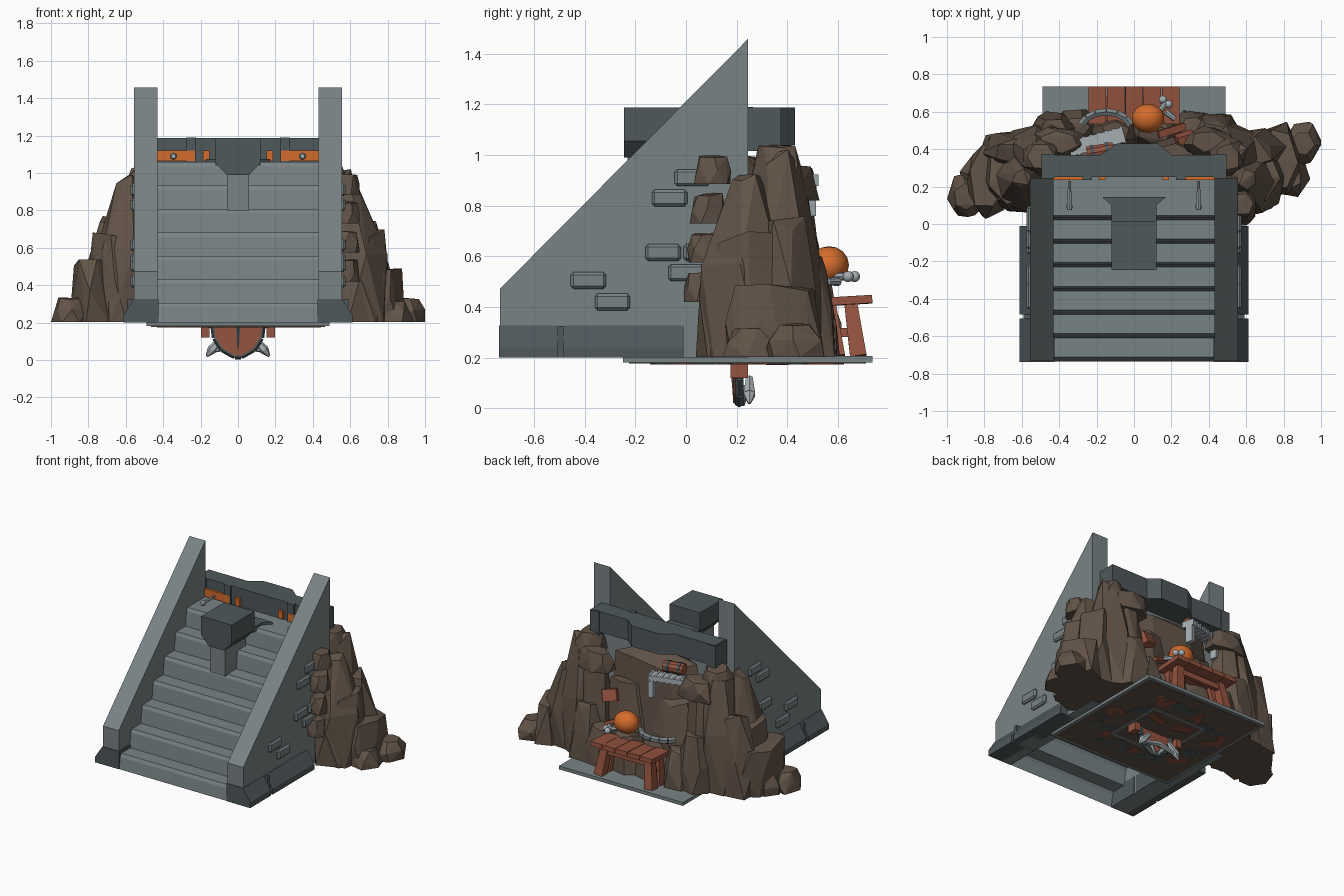
import bpy, bmesh, math, random
from mathutils import Vector, Matrix
random.seed(4)


def mat(name, r, g, b):
    m = bpy.data.materials.new(name)
    m.diffuse_color = [((c / 255 + 0.055) / 1.055) ** 2.4 for c in (r, g, b)] + [1]
    return m


STONE = mat("grey stone", 121, 131, 133)
DARK = mat("dark stone", 79, 88, 91)
ROCK = mat("brown rock", 98, 83, 71)
WOOD = mat("red wood", 148, 83, 63)
ORANGE = mat("orange", 212, 108, 44)
BONE = mat("pale bone", 165, 174, 178)


def finish(name, bm, m):
    bmesh.ops.recalc_face_normals(bm, faces=bm.faces)
    me = bpy.data.meshes.new(name)
    bm.to_mesh(me)
    bm.free()
    me.materials.append(m)
    ob = bpy.data.objects.new(name, me)
    bpy.context.collection.objects.link(ob)
    return ob


def prism(name, pts, axis, a, b, m):
    """Extrude a 2D profile along x, y or z from a to b."""
    put = {"x": lambda p, t: (t, p[0], p[1]), "y": lambda p, t: (p[0], t, p[1]),
           "z": lambda p, t: (p[0], p[1], t)}[axis]
    bm = bmesh.new()
    lo = [bm.verts.new(put(p, a)) for p in pts]
    hi = [bm.verts.new(put(p, b)) for p in pts]
    bm.faces.new(lo)
    bm.faces.new(hi)
    n = len(pts)
    for i in range(n):
        bm.faces.new((lo[i], lo[(i + 1) % n], hi[(i + 1) % n], hi[i]))
    return finish(name, bm, m)


def box(name, c, s, m, rot=(0, 0, 0), bevel=0):
    bm = bmesh.new()
    bmesh.ops.create_cube(bm, size=1, matrix=Matrix.Diagonal((*s, 1)))
    if bevel:
        bmesh.ops.bevel(bm, geom=bm.edges[:], offset=bevel, segments=1, affect='EDGES')
    ob = finish(name, bm, m)
    ob.location, ob.rotation_euler = c, rot
    return ob


def rod(name, a, b, r1, r2, m, n=8):
    a, b = Vector(a), Vector(b)
    bm = bmesh.new()
    bmesh.ops.create_cone(bm, cap_ends=True, segments=n, radius1=r1, radius2=r2, depth=(b - a).length)
    bm.transform(Matrix.Translation((a + b) / 2) @ (b - a).to_track_quat('Z', 'Y').to_matrix().to_4x4())
    return finish(name, bm, m)


def ball(name, c, s, m, n=10):
    bm = bmesh.new()
    bmesh.ops.create_uvsphere(bm, u_segments=n, v_segments=n // 2 + 1, radius=1)
    bm.transform(Matrix.Translation(c) @ Matrix.Diagonal((*s, 1)))
    for f in bm.faces:
        f.smooth = True
    return finish(name, bm, m)


def rock(x, y, rx, ry, z1, top=0.6, lean=0, z0=0.203):
    """Faceted boulder: hull of jittered rings, leaning inwards."""
    bm = bmesh.new()
    for t, s in ((0, 1), (0.5, 0.95), (1, top)):
        turn = random.random()
        for k in range(6):
            a = (k + turn) * math.tau / 6
            q = s * random.uniform(0.88, 1.15)
            px = x + rx * q * math.cos(a) - lean * t * (1 if x > 0 else -1)
            z = z0 + (z1 - z0) * t * (random.uniform(0.86, 1) if t else 1)
            bm.verts.new((max(-1, min(1, px)), y + ry * q * math.sin(a), z))
    bmesh.ops.convex_hull(bm, input=bm.verts[:])
    bmesh.ops.delete(bm, geom=[v for v in bm.verts if not v.link_faces], context='VERTS')
    return finish("rock", bm, ROCK)


# Staircase: open shell with leaning risers and chamfered nosings
prof = [(-0.735, 0.2)]
for i in range(7):
    y, z = -0.735 + 0.126 * i, 0.305 + 0.1255 * i
    prof += [(y, prof[-1][1])] if i else []
    prof += [(y + 0.012, z - 0.022), (y + 0.024, z)]
prof += [(0.25, prof[-1][1]), (0.25, 0.2)]
bm = bmesh.new()
rows = [[bm.verts.new((x, *p)) for p in prof] for x in (-0.44, 0.44)]
for i in range(len(prof) - 1):
    bm.faces.new((rows[0][i], rows[1][i], rows[1][i + 1], rows[0][i + 1]))
finish("stairs", bm, STONE)

# Side walls, plinths and raised bricks
bricks = [(-0.385, 0.505), (-0.29, 0.42), (-0.065, 0.83), (0.025, 0.91),
          (-0.09, 0.615), (0.06, 0.615), (0.0, 0.535)]
for s in (-1, 1):
    prism("side_wall", [(-0.733, 0.2), (-0.733, 0.473), (0.245, 1.458), (0.245, 0.2)],
          "x", s * 0.43, s * 0.555, STONE)
    plinth = [(s * x, z) for x, z in ((0.425, 0.2), (0.613, 0.2), (0.613, 0.24), (0.557, 0.327), (0.425, 0.327))]
    for a, b in ((-0.738, -0.505), (-0.485, -0.01)):
        prism("plinth", plinth, "y", a, b, DARK)
    box("plinth_notch", (s * 0.515, -0.495, 0.263), (0.15, 0.024, 0.126), DARK)
    for y, z in bricks:
        box("wall_brick", (s * 0.56, y, z), (0.03, 0.14, 0.066), STONE, bevel=0.011)

# Lintel across the back and keystone over the steps
prism("lintel", [(-0.49, 0.25), (0.49, 0.25), (0.49, 0.37), (0.2, 0.37), (0.13, 0.43),
                 (-0.09, 0.43), (-0.18, 0.37), (-0.49, 0.37)], "z", 1.04, 1.188, DARK)
prism("keystone", [(-0.12, 1.188), (-0.12, 1.055), (-0.06, 0.99), (0.06, 0.99), (0.12, 1.055),
                   (0.12, 1.188)], "y", -0.245, 0.015, DARK)
box("keystone_stem", (0, -0.115, 0.9), (0.12, 0.23, 0.2), STONE)
prism("keystone_foot", [(-0.12, 0), (0.12, 0), (0.12, 0.1), (0.17, 0.145), (-0.17, 0.145), (-0.12, 0.1)],
      "z", 1.04, 1.075, DARK)
for s in (-1, 1):
    box("lintel_end", (s * 0.46, 0.31, 1.1), (0.07, 0.13, 0.17), DARK)
    box("lintel_bracket", (s * 0.25, 0.25, 1.125), (0.05, 0.03, 0.13), DARK)
    box("orange_plank", (s * 0.33, 0.244, 1.092), (0.2, 0.02, 0.055), ORANGE)
    box("orange_post", (s * 0.17, 0.244, 1.092), (0.035, 0.02, 0.055), ORANGE)
    rod("peg", (s * 0.345, 0.23, 1.09), (s * 0.345, 0.09, 1.09), 0.008, 0.012, BONE)
    rod("peg_head", (s * 0.345, 0.1, 1.09), (s * 0.345, 0.075, 1.09), 0.02, 0.012, BONE)

# Rock banks on both sides, tallest against the walls, and the cave's flanks
for s in (-1, 1):
    rock(s * 0.63, 0.24, 0.18, 0.18, 1.0, 0.28, 0.03)
    rock(s * 0.66, 0.26, 0.15, 0.19, 0.7, 0.85)
    rock(s * 0.55, 0.37, 0.17, 0.15, 1.04, 0.55, 0.04)
    rock(s * 0.64, 0.39, 0.17, 0.12, 0.78)
    rock(s * 0.78, 0.295 + s * 0.045, 0.11, 0.21, 0.515 - s * 0.025, 0.85)
    rock(s * 0.9, 0.285 + s * 0.145, 0.1, 0.12, 0.34)
    rock(s * 0.84, 0.26, 0.09, 0.11, 0.33)
    rock(s * 0.42, 0.42, 0.13, 0.12, 0.91)
    rock(s * 0.43, 0.5, 0.13, 0.1, 0.6)
    rock(s * 0.2, 0.36, 0.2, 0.12, 0.77)
    rock(s * 0.31, 0.52, 0.11, 0.09, 0.48)
    rock(s * 0.11, 0.49, 0.15, 0.11, 0.47)
    rock(s * 0.4, 0.44, 0.14, 0.08, 0.96, 0.7, 0, 0.82)
    rock(s * 0.5, 0.36, 0.1, 0.1, 1.04, 0.7, 0, 0.9)
rock(0, 0.31, 0.36, 0.1, 1.0, 0.85)
# Wedges against the right wall
for i in range(4):
    rock(0.58, 0.06 + 0.015 * i, 0.07, 0.07, 0.54 + 0.155 * i, 0.8, 0, 0.42 + 0.155 * i)

# Floor slab: stone rim, rock underside strewn with rubble
box("floor_slab", (0, 0.243, 0.194), (0.98, 0.985, 0.024), STONE)
box("slab_underside", (0, 0.243, 0.181), (0.93, 0.935, 0.006), ROCK)
for s in (-1, 1):
    box("inner_frame_side", (s * 0.21, 0.243, 0.178), (0.02, 0.44, 0.008), STONE)
    box("inner_frame_end", (0, 0.243 + s * 0.21, 0.178), (0.44, 0.02, 0.008), STONE)
for i in range(34):
    a, d = i * 2.4, random.uniform(0.27, 0.42)
    box("rubble", (d * math.cos(a), 0.243 + d * math.sin(a), 0.177),
        (random.uniform(0.05, 0.13), 0.04, 0.006), (WOOD, DARK, DARK)[i % 3], (0, 0, random.uniform(0, 3)))

# Pointed shield hanging below the floor, with tusks
side = [(0.13, 0.2), (0.12, 0.12), (0.08, 0.06), (0.015, 0.024)]
half = side + [(-x, z) for x, z in reversed(side)]
prism("shield_board", half, "y", 0.185, 0.215, WOOD)
for p, q in zip(half, half[1:]):
    rod("shield_rim", (p[0], 0.21, p[1]), (q[0], 0.21, q[1]), 0.02, 0.02, DARK, 6)
rod("shield_rib", (0, 0.185, 0.2), (0, 0.195, 0.02), 0.012, 0.008, DARK, 6)
for s in (-1, 1):
    rod("tusk", (s * 0.08, 0.25, 0.12), (s * 0.14, 0.25, 0.055), 0.015, 0.026, BONE, 6)
    rod("tusk_tip", (s * 0.14, 0.25, 0.055), (s * 0.168, 0.25, 0.02), 0.026, 0.006, BONE, 6)
    rod("fang", (s * 0.06, 0.235, 0.08), (s * 0.01, 0.225, 0.012), 0.022, 0.006, BONE, 6)
    rod("cross_bone", (s * 0.14, 0.25, 0.05), (0, 0.25, 0.08), 0.012, 0.02, BONE, 6)
    box("hanging_post", (s * 0.175, 0.21, 0.155), (0.045, 0.07, 0.07), WOOD)
    box("floor_plank", (s * 0.1, 0.36, 0.176), (0.14, 0.05, 0.008), WOOD, (0, 0, s * 0.3))

# Plank table at the back
for i in range(5):
    box("table_plank", (-0.196 + 0.098 * i, 0.635, 0.425), (0.094, 0.2, 0.032), WOOD,
        (0.06, random.uniform(-0.03, 0.03), 0))
for s in (-1, 1):
    for y in (0.575, 0.66):
        rod("table_leg", (s * 0.2, y + 0.02, 0.205), (s * 0.17, y - 0.01, 0.415), 0.046, 0.036, WOOD, 4)
    box("table_brace", (s * 0.185, 0.615, 0.3), (0.03, 0.12, 0.035), WOOD)
box("table_rail", (0, 0.66, 0.375), (0.36, 0.03, 0.04), WOOD)

# Orange pot and a big bone
ball("orange_pot", (0.075, 0.565, 0.565), (0.088, 0.078, 0.075), ORANGE, 14)
rod("bone_shaft", (0.1, 0.56, 0.52), (0.17, 0.645, 0.52), 0.016, 0.016, BONE)
for x, y in ((0.155, 0.665), (0.185, 0.64)):
    ball("bone_knob", (x, y, 0.52), (0.022, 0.022, 0.022), BONE)
rod("small_bone", (0.17, 0.6, 0.5), (0.22, 0.56, 0.5), 0.018, 0.014, BONE)

# Ribbed pale bracket with a small banded barrel
box("bracket_bar", (-0.2, 0.44, 0.9), (0.3, 0.08, 0.035), BONE, (0, 0, 0.26))
for i in range(8):
    t = i / 7 - 0.5
    box("bracket_rib", (-0.2 + 0.28 * t, 0.44 + 0.074 * t, 0.9), (0.014, 0.09, 0.045), BONE, (0, 0, 0.26))
for s in (-1, 1):
    box("bracket_leg", (-0.2 + s * 0.13, 0.452 + s * 0.033, 0.83), (0.035, 0.05, 0.14), BONE, (0, 0, 0.26))
rod("barrel", (-0.25, 0.375, 0.955), (-0.11, 0.4, 0.955), 0.04, 0.04, WOOD, 10)
for x in (-0.22, -0.14):
    rod("barrel_band", (x - 0.01, 0.419 + x * 0.18, 0.955), (x + 0.01, 0.423 + x * 0.18, 0.955), 0.044, 0.044, DARK, 10)

# Broken planks and a curved rib lying on the rocks
box("crate", (0.28, 0.44, 0.66), (0.1, 0.09, 0.08), WOOD, (0.3, 0.2, 0.3))
box("broken_plank", (0.2, 0.5, 0.52), (0.16, 0.04, 0.025), WOOD, (0.2, 0.4, 0.3))
arc = [Vector((-0.15 + 0.14 * math.cos(0.3 + 0.42 * k), 0.5 + 0.1 * math.sin(0.3 + 0.42 * k), 0.52)) for k in range(7)]
for p, q in zip(arc, arc[1:]):
    rod("curved_rib", p, q, 0.022, 0.022, STONE, 6)
